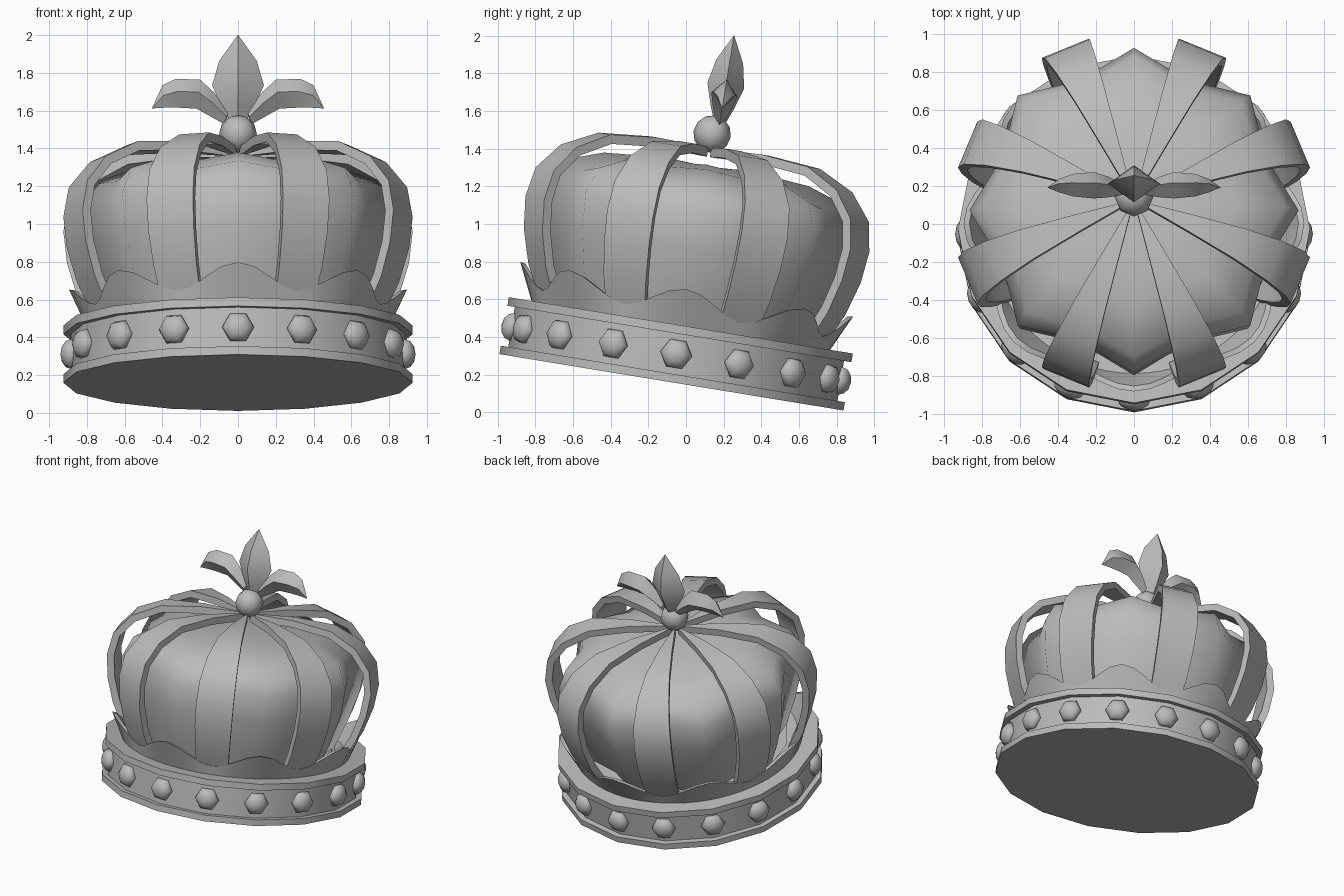
import bpy, bmesh, math
from math import sin, cos, pi, radians
from mathutils import Matrix, Vector

if "Cube" in bpy.data.objects:
    bpy.data.objects.remove(bpy.data.objects["Cube"], do_unlink=True)

# The whole crown leans backward
LEAN = Matrix.Translation((0, -0.077, 0.16)) @ Matrix.Rotation(radians(-9.3), 4, 'X')

grey = bpy.data.materials.new("plain_grey")
grey.use_nodes = True
grey.diffuse_color = (0.5, 0.5, 0.5, 1)
grey.node_tree.nodes["Principled BSDF"].inputs["Base Color"].default_value = (0.5, 0.5, 0.5, 1)


def polar(angle, r, z):
    """Point around the axis; angle 0 is the front."""
    return Vector((r * sin(angle), -r * cos(angle), z))


def finish(name, bm, smooth=30):
    bmesh.ops.remove_doubles(bm, verts=bm.verts, dist=0.0005)
    bmesh.ops.recalc_face_normals(bm, faces=bm.faces)
    mesh = bpy.data.meshes.new(name)
    bm.to_mesh(mesh)
    bm.free()
    mesh.transform(LEAN)
    mesh.materials.append(grey)
    obj = bpy.data.objects.new(name, mesh)
    bpy.context.collection.objects.link(obj)
    bpy.ops.object.select_all(action='DESELECT')
    obj.select_set(True)
    bpy.context.view_layer.objects.active = obj
    bpy.ops.object.shade_smooth_by_angle(angle=radians(smooth))
    return obj


def loft(bm, rings, caps=False):
    """Skin a list of closed rings of points."""
    rows = [[bm.verts.new(p) for p in ring] for ring in rings]
    n = len(rows[0])
    for a, b in zip(rows, rows[1:]):
        for i in range(n):
            j = (i + 1) % n
            bm.faces.new((a[i], a[j], b[j], b[i]))
    if caps:
        bm.faces.new(rows[0])
        bm.faces.new(rows[-1])


def lathe(bm, profile, sides):
    loft(bm, [[polar(2 * pi * i / sides, max(r, 0.0001), z) for i in range(sides)]
              for r, z in profile])


# Base band with raised rims and a closed underside
bm = bmesh.new()
lathe(bm, [(0, 0), (.925, 0), (.925, .045), (.885, .045), (.885, .26),
           (.925, .26), (.925, .306), (.70, .306)], 16)
finish("base_band", bm)

# Gems at the band corners
bm = bmesh.new()
for k in range(16):
    a = 2 * pi * k / 16
    place = (Matrix.Translation(polar(a, .885, .153)) @ Matrix.Rotation(a, 4, 'Z')
             @ Matrix.Rotation(pi / 2, 4, 'X') @ Matrix.Rotation(pi / 2, 4, 'Z')
             @ Matrix.Diagonal((.085, .085, .055, 1)))
    bmesh.ops.create_uvsphere(bm, u_segments=6, v_segments=6, radius=1, matrix=place)
finish("band_gems", bm, 80)

# Wavy flared collar with eight points
bm = bmesh.new()
foot, edge, inner_edge, inner_foot = [], [], [], []
for i in range(64):
    a = 2 * pi * i / 64
    wave = .5 + .5 * cos(8 * a)
    top = .37 + .13 * wave
    r = .815 + .08 * wave
    foot.append(polar(a, .80, .30))
    edge.append(polar(a, r, top))
    inner_edge.append(polar(a, r - .03, top - .005))
    inner_foot.append(polar(a, .765, .30))
loft(bm, [foot, edge, inner_edge, inner_foot])
finish("pointed_collar", bm, 40)

# Puffed cushion: ridges between the arches, creases under them
bm = bmesh.new()
puff = [(.70, .30), (.78, .50), (.845, .72), (.865, .92), (.80, 1.06),
        (.55, 1.145), (.25, 1.17), (0, 1.16)]
rings = []
for r, z in puff:
    ring = []
    for i in range(16):
        crease = i % 2
        ring.append(polar(2 * pi * i / 16, max(r * (1 - .135 * crease), .0001),
                          z - .03 * crease * min(1, r) * (z > 1)))
    rings.append(ring)
loft(bm, rings)
finish("cushion", bm, 80)

# Eight arches, each a slice of one swept profile
arch = [(.78, .30), (.88, .50), (.935, .68), (.955, .85), (.925, 1.01),
        (.81, 1.15), (.615, 1.245), (.33, 1.27), (.03, 1.262)]
THICK = .05
bm = bmesh.new()
for k in range(8):
    mid = radians(22.5 + 45 * k)
    lo, hi = mid - radians(8), mid + radians(8)
    rings = []
    for i, (r, z) in enumerate(arch):
        p, q = arch[max(i - 1, 0)], arch[min(i + 1, len(arch) - 1)]
        along = Vector((q[0] - p[0], q[1] - p[1])).normalized()
        ri, zi = max(r - along.y * THICK, .005), z + along.x * THICK
        rings.append([polar(lo, r, z), polar(hi, r, z), polar(hi, ri, zi), polar(lo, ri, zi)])
    loft(bm, rings, caps=True)
finish("arches", bm, 40)

# Ball on top
bm = bmesh.new()
bmesh.ops.create_uvsphere(bm, u_segments=8, v_segments=6, radius=.1,
                          matrix=Matrix.Translation((0, 0, 1.335)))
finish("top_ball", bm, 60)

# Upright leaf with a diamond section
DEPTH = .03
bm = bmesh.new()
leaf = [(.03, 1.38), (.085, 1.48), (.137, 1.60), (.10, 1.73), (.0005, 1.871)]
loft(bm, [[(w, DEPTH, z), (0, DEPTH + .72 * w, z), (-w, DEPTH, z), (0, DEPTH - .72 * w, z)]
          for w, z in leaf], caps=True)
finish("centre_leaf", bm, 45)

# Curled side leaves: upper point, lower point, half thickness
curl = [((.05, 1.46), (.07, 1.39), .03), ((.13, 1.565), (.14, 1.43), .055),
        ((.20, 1.63), (.22, 1.475), .07), ((.33, 1.635), (.31, 1.48), .06),
        ((.40, 1.60), (.39, 1.48), .035), ((.455, 1.477), (.455, 1.476), .0005)]
for side, name in ((1, "left_leaf"), (-1, "right_leaf")):
    bm = bmesh.new()
    rings = []
    for (ux, uz), (lx, lz), t in curl:
        mx, mz = (ux + lx) / 2, (uz + lz) / 2
        rings.append([(side * ux, DEPTH, uz), (side * mx, DEPTH + t, mz),
                      (side * lx, DEPTH, lz), (side * mx, DEPTH - t, mz)])
    loft(bm, rings, caps=True)
    finish(name, bm, 45)
